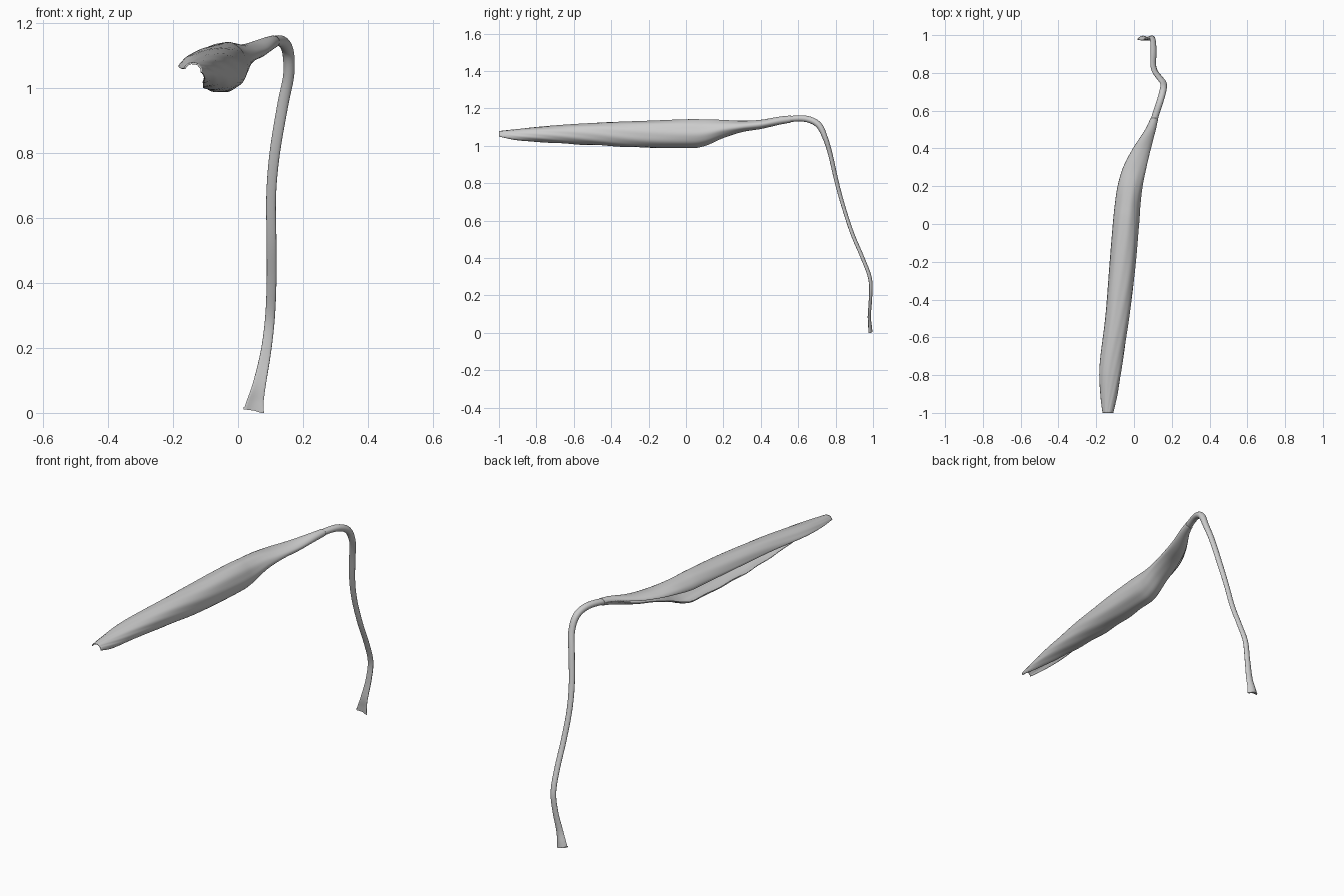
import bpy, bmesh
from math import sin, cos, radians, pi
from mathutils import Vector

if "Cube" in bpy.data.objects:
    bpy.data.objects.remove(bpy.data.objects["Cube"])


def spline(rows, steps):
    """Catmull-Rom resampling of a list of equal-length rows."""
    out = []
    n = len(rows)
    for i in range(n - 1):
        a, b, c, d = rows[max(i - 1, 0)], rows[i], rows[i + 1], rows[min(i + 2, n - 1)]
        for s in range(steps):
            t = s / steps
            out.append([0.5 * (2 * q + (r - p) * t + (2 * p - 5 * q + 4 * r - u) * t * t
                               + (3 * q - p - 3 * r + u) * t ** 3)
                        for p, q, r, u in zip(a, b, c, d)])
    out.append(list(rows[-1]))
    return out


def loft(name, rings, closed):
    """Skin rings of points; closed rings also get end caps."""
    bm = bmesh.new()
    vs = [[bm.verts.new(p) for p in ring] for ring in rings]
    n = len(vs[0])
    for a, b in zip(vs, vs[1:]):
        for j in range(n if closed else n - 1):
            k = (j + 1) % n
            bm.faces.new((a[j], a[k], b[k], b[j]))
    if closed:
        bm.faces.new(vs[0])
        bm.faces.new(vs[-1])
    bmesh.ops.recalc_face_normals(bm, faces=bm.faces)
    me = bpy.data.meshes.new(name)
    bm.to_mesh(me)
    bm.free()
    ob = bpy.data.objects.new(name, me)
    bpy.context.collection.objects.link(ob)
    bpy.context.view_layer.objects.active = ob
    ob.select_set(True)
    bpy.ops.object.shade_smooth_by_angle(angle=radians(50))
    ob.select_set(False)
    return ob


# Curled leaf blade: y, ellipse left, right, bottom, top, arc start, arc end (degrees)
blade = [
    (-1.00, -0.165, -0.113, 1.030, 1.076, 165, -10),
    (-0.90, -0.176, -0.090, 1.020, 1.087, 168, -45),
    (-0.75, -0.180, -0.065, 1.018, 1.102, 170, -75),
    (-0.50, -0.153, -0.028, 1.006, 1.120, 168, -105),
    (-0.25, -0.133, 0.004, 0.993, 1.130, 165, -125),
    (0.00, -0.112, 0.024, 0.990, 1.139, 165, -125),
    (0.10, -0.101, 0.030, 1.002, 1.138, 168, -122),
    (0.20, -0.085, 0.042, 1.045, 1.135, 172, -120),
    (0.30, -0.055, 0.063, 1.076, 1.131, 175, -130),
    (0.40, -0.003, 0.087, 1.092, 1.136, 176, -150),
    (0.50, 0.062, 0.113, 1.115, 1.153, 178, -175),
    (0.56, 0.090, 0.126, 1.126, 1.159, 180, -180),
]
rings = []
SEG = 36
for y, x0, x1, z0, z1, a0, a1 in spline(blade, 8):
    ring = []
    for j in range(SEG + 1):
        t = j / SEG
        a = radians(a0 + (a1 - a0) * t)
        fade = min(1, max(0, (0.5 - y) * 3))
        # dry lengthwise wrinkles and a ragged rim
        w = 1 + fade * (0.018 * sin(22 * t + 5 * y) + 0.012 * sin(47 * t - 9 * y))
        w += fade * 0.03 * sin(31 * y) * t ** 8
        ring.append(((x0 + x1) / 2 + (x1 - x0) / 2 * cos(a) * w, y,
                     (z0 + z1) / 2 + (z1 - z0) / 2 * sin(a) * w))
    rings.append(ring)
leaf = loft("leaf_blade", rings, False)
mod = leaf.modifiers.new("thickness", 'SOLIDIFY')
mod.thickness = 0.005
mod.offset = 0

# Bent stalk: x, y, z, half width, half thickness, crescent depth
path = [
    (0.085, 0.47, 1.128, 0.020, 0.014, 0),
    (0.112, 0.57, 1.144, 0.018, 0.016, 0),
    (0.138, 0.65, 1.142, 0.018, 0.017, 0),
    (0.154, 0.71, 1.110, 0.018, 0.017, 0),
    (0.156, 0.745, 1.040, 0.017, 0.014, 0),
    (0.138, 0.772, 0.950, 0.017, 0.012, 0.002),
    (0.113, 0.806, 0.800, 0.016, 0.011, 0.003),
    (0.102, 0.842, 0.670, 0.015, 0.010, 0.003),
    (0.103, 0.888, 0.530, 0.015, 0.010, 0.003),
    (0.103, 0.943, 0.400, 0.015, 0.010, 0.003),
    (0.098, 0.983, 0.290, 0.015, 0.010, 0.003),
    (0.086, 0.985, 0.190, 0.016, 0.009, 0.004),
    (0.066, 0.978, 0.090, 0.020, 0.008, 0.006),
    (0.053, 0.982, 0.035, 0.026, 0.008, 0.010),
    (0.048, 0.984, 0.004, 0.032, 0.008, 0.013),
]
pts = spline(path, 6)
rings = []
for i, (x, y, z, hw, ht, bow) in enumerate(pts):
    tan = (Vector(pts[min(i + 1, len(pts) - 1)][:3]) - Vector(pts[max(i - 1, 0)][:3])).normalized()
    side = Vector((1, 0, 0))
    side = (side - tan * side.dot(tan)).normalized()
    up = tan.cross(side)
    if up.y < 0 or (abs(up.y) < 0.3 and up.z < 0):
        up = -up
    ring = []
    for j in range(16):
        a = 2 * pi * j / 16
        c, s = cos(a), sin(a)
        p = Vector((x, y, z)) + side * hw * c + up * (ht * s - bow * c * c + bow * 0.4)
        p.z = max(p.z, 0)
        if i == len(pts) - 1:
            p.z = max(0, -0.35 * (p.x - 0.07))  # torn slanting foot
        ring.append(p)
    rings.append(ring)
loft("leaf_stalk", rings, True)
